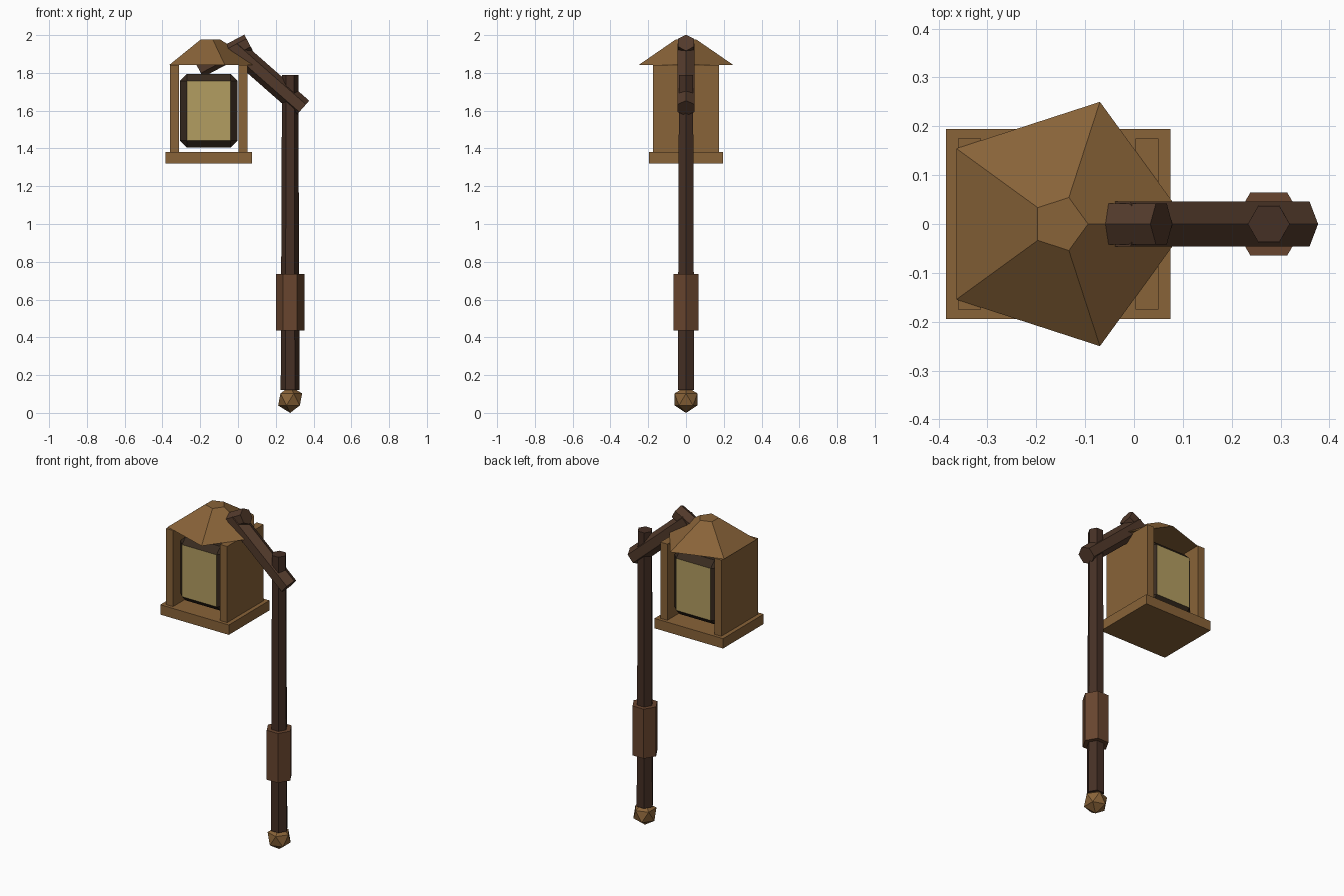
import bpy, bmesh, math
from mathutils import Vector

if "Cube" in bpy.data.objects:
    bpy.data.objects.remove(bpy.data.objects["Cube"])


def material(name, rgb):
    m = bpy.data.materials.new(name)
    m.diffuse_color = (*rgb, 1)
    m.use_nodes = True
    m.node_tree.nodes["Principled BSDF"].inputs["Base Color"].default_value = m.diffuse_color
    return m


WOOD = material("golden_wood", (0.25, 0.125, 0.04))
DARK = material("dark_wood", (0.06, 0.029, 0.018))
ARM = material("arm_wood", (0.085, 0.042, 0.024))
GRIP = material("grip_leather", (0.14, 0.06, 0.028))
FRAME = material("frame_iron", (0.04, 0.024, 0.014))
GLASS = material("glass", (0.45, 0.34, 0.12))


def finish(name, bm, *mats):
    bmesh.ops.recalc_face_normals(bm, faces=bm.faces[:])
    me = bpy.data.meshes.new(name)
    bm.to_mesh(me)
    bm.free()
    for m in mats:
        me.materials.append(m)
    ob = bpy.data.objects.new(name, me)
    bpy.context.collection.objects.link(ob)
    return ob


def prism(name, p, q, r0, r1, mat, n=6):
    """n-sided tapered prism between two (x, z) points in the y = 0 plane."""
    p, q = Vector((p[0], 0, p[1])), Vector((q[0], 0, q[1]))
    d = (q - p).normalized()
    u, v = Vector((d.z, 0, -d.x)), Vector((0, 1, 0))
    bm = bmesh.new()
    rings = []
    for c, r in ((p, r0), (q, r1)):
        angles = [math.tau * i / n for i in range(n)]
        rings.append([bm.verts.new(c + r * (math.cos(a) * u + math.sin(a) * v)) for a in angles])
    a, b = rings
    for i in range(n):
        j = (i + 1) % n
        bm.faces.new((a[i], a[j], b[j], b[i]))
    bm.faces.new(a)
    bm.faces.new(b)
    return finish(name, bm, mat)


def box_mesh(x, y, z):
    bm = bmesh.new()
    bmesh.ops.create_cube(bm, size=1)
    for v in bm.verts:
        v.co = [lo + (c + 0.5) * (hi - lo) for c, (lo, hi) in zip(v.co, (x, y, z))]
    return bm


# Staff
PX = 0.276
prism("pole", (PX, 0.12), (PX, 1.79), 0.05, 0.043, DARK)
prism("grip", (PX, 0.435), (PX, 0.735), 0.075, 0.075, GRIP)
bm = bmesh.new()
bmesh.ops.create_icosphere(bm, subdivisions=1, radius=0.071)
bmesh.ops.translate(bm, verts=bm.verts[:], vec=(PX, 0, 0.071))
finish("pommel", bm, WOOD)

# Bracket arm and the short crosspiece that carries the lantern
prism("arm", (0.342, 1.613), (-0.025, 1.935), 0.053, 0.053, ARM)
prism("crosspiece", (-0.208, 1.82), (0.056, 1.96), 0.048, 0.048, ARM)

# Lantern housing
finish("lantern_base", box_mesh((-0.385, 0.075), (-0.195, 0.195), (1.32, 1.38)), WOOD)
for side, x in (("left", (-0.36, -0.313)), ("right", (0.003, 0.05))):
    finish(side + "_panel", box_mesh(x, (-0.175, 0.175), (1.38, 1.842)), WOOD)
prism("roof", (-0.151, 1.842), (-0.151, 1.977), 0.263, 0.057, WOOD, n=5)

# Chamfered lamp with glass front and back
bm = box_mesh((-0.308, -0.002), (-0.15, 0.15), (1.405, 1.795))
bmesh.ops.bevel(bm, geom=bm.edges[:], offset=0.037, segments=1, affect='EDGES')
bm.normal_update()
for f in bm.faces:
    f.material_index = 1 if abs(f.normal.y) > 0.95 else 0
finish("lamp", bm, FRAME, GLASS)
